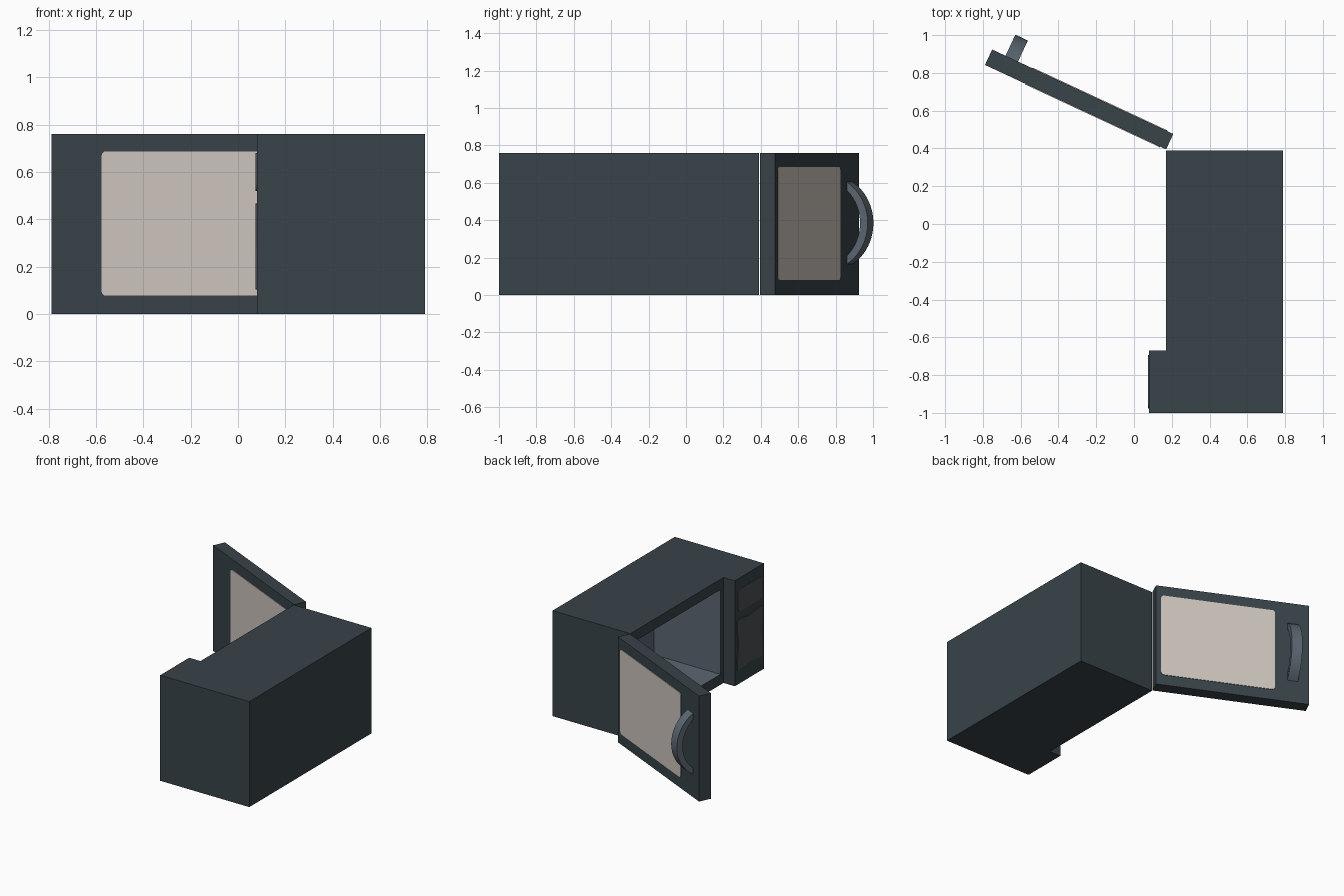
import bpy, bmesh, math
from mathutils import Matrix, Vector

if "Cube" in bpy.data.objects:
    bpy.data.objects.remove(bpy.data.objects["Cube"])


def mat(name, rgb):
    m = bpy.data.materials.new(name)
    m.diffuse_color = (*rgb, 1)
    m.use_nodes = True
    m.node_tree.nodes["Principled BSDF"].inputs["Base Color"].default_value = m.diffuse_color
    return m


SHELL = mat("dark slate", (0.040, 0.056, 0.066))
STEEL = mat("grey steel", (0.105, 0.135, 0.165))
GLASS = mat("pale glass", (0.62, 0.57, 0.52))
CONTROL = mat("charcoal controls", (0.075, 0.078, 0.085))
H = 0.76


def finish(name, bm, mats, matrix=None):
    bmesh.ops.recalc_face_normals(bm, faces=bm.faces)
    me = bpy.data.meshes.new(name)
    bm.to_mesh(me)
    bm.free()
    for m in mats:
        me.materials.append(m)
    ob = bpy.data.objects.new(name, me)
    bpy.context.collection.objects.link(ob)
    if matrix:
        ob.matrix_world = matrix
    return ob


def prism(points, offset):
    """Extrude a closed outline of 3D points by an offset vector."""
    bm = bmesh.new()
    face = bm.faces.new([bm.verts.new(p) for p in points])
    ext = bmesh.ops.extrude_face_region(bm, geom=[face], use_keep_orig=True)
    bmesh.ops.translate(bm, vec=offset, verts=[v for v in ext["geom"] if isinstance(v, bmesh.types.BMVert)])
    bmesh.ops.recalc_face_normals(bm, faces=bm.faces)
    return bm


def rounded(a0, a1, b0, b1, r, n=4):
    """Rounded rectangle outline as 2D points."""
    pts = []
    for k, (a, b) in enumerate([(a1 - r, b1 - r), (a0 + r, b1 - r), (a0 + r, b0 + r), (a1 - r, b0 + r)]):
        for i in range(n + 1):
            t = math.pi / 2 * (k + i / n)
            pts.append((a + r * math.cos(t), b + r * math.sin(t)))
    return pts


# Cabinet: L-shaped plan with a cavity sunk into the -x face
plan = [(0.08, -1), (0.79, -1), (0.79, 0.39), (0.17, 0.39), (0.17, -0.67), (0.08, -0.67)]
bm = prism([(x, y, 0) for x, y in plan], (0, 0, H))
front = next(f for f in bm.faces if abs(f.calc_center_median().x - 0.17) < 1e-4 and abs(f.normal.x) > 0.9)
bmesh.ops.inset_individual(bm, faces=[front], thickness=0.05)
for v in front.verts:
    v.co.y = 0.33 if v.co.y > 0 else -0.635
    v.co.z = 0.685 if v.co.z > 0.4 else 0.075
ext = bmesh.ops.extrude_discrete_faces(bm, faces=[front])["faces"][0]
bmesh.ops.translate(bm, vec=(0.53, 0, 0), verts=ext.verts)
for f in bm.faces:
    c = f.calc_center_median()
    if 0.171 < c.x < 0.75 and -0.7 < c.y < 0.36 and 0.05 < c.z < 0.7:
        f.material_index = 1
finish("cabinet", bm, [SHELL, STEEL])

# Control panel: display and wavy keypad plate
disp = rounded(-0.975, -0.70, 0.52, 0.68, 0.03)
finish("display", prism([(0.08, y, z) for y, z in disp], (-0.005, 0, 0)), [CONTROL])
keys = []
for i in range(48):
    t = 2 * math.pi * i / 48
    c, s = math.cos(t), math.sin(t)
    k = 1 / max(abs(c), abs(s)) ** 0.85
    k *= 0.96 - 0.06 * math.cos(4 * t)
    keys.append((0.08, -0.835 + 0.145 * c * k, 0.285 + 0.185 * s * k))
finish("keypad", prism(keys, (-0.005, 0, 0)), [CONTROL])

# Door frame of reference: s along door, n outward, z up, hinged 25 degrees
a = math.radians(25)
S = Vector((-math.cos(a), math.sin(a), 0))
N = Vector((math.sin(a), math.cos(a), 0))
door = Matrix(((S.x, N.x, 0, 0.17), (S.y, N.y, 0, 0.395), (0, 0, 1, 0), (0, 0, 0, 1)))


def place(name, bm, m):
    bm.transform(door)
    return finish(name, bm, [m])


T = 0.09
place("door", prism([(0, 0, 0), (1.058, 0, 0), (1.058, T, 0), (0, T, 0)], (0, 0, H)), SHELL)

# Window panes on both sides of the door
pane = rounded(0.035, 0.822, 0.077, 0.687, 0.02)
for name, n0, d in (("window_outer", T, 0.004), ("window_inner", 0, -0.004)):
    place(name, prism([(s, n0, z) for s, z in pane], (0, d, 0)), GLASS)

# Curved handle: arc band bowed out from the door
def arc(half, sag, n=16):
    r = (half * half + sag * sag) / (2 * sag)
    w = math.asin(half / r)
    return [(T + sag - r + r * math.cos(w * (2 * i / n - 1)), 0.385 + r * math.sin(w * (2 * i / n - 1))) for i in range(n + 1)]


outline = arc(0.22, 0.123) + arc(0.175, 0.078)[::-1]
handle = place("handle", prism([(0.907, n, z) for n, z in outline], (0.073, 0, 0)), STEEL)
bpy.context.view_layer.objects.active = handle
handle.select_set(True)
bpy.ops.object.shade_smooth_by_angle(angle=math.radians(30))
